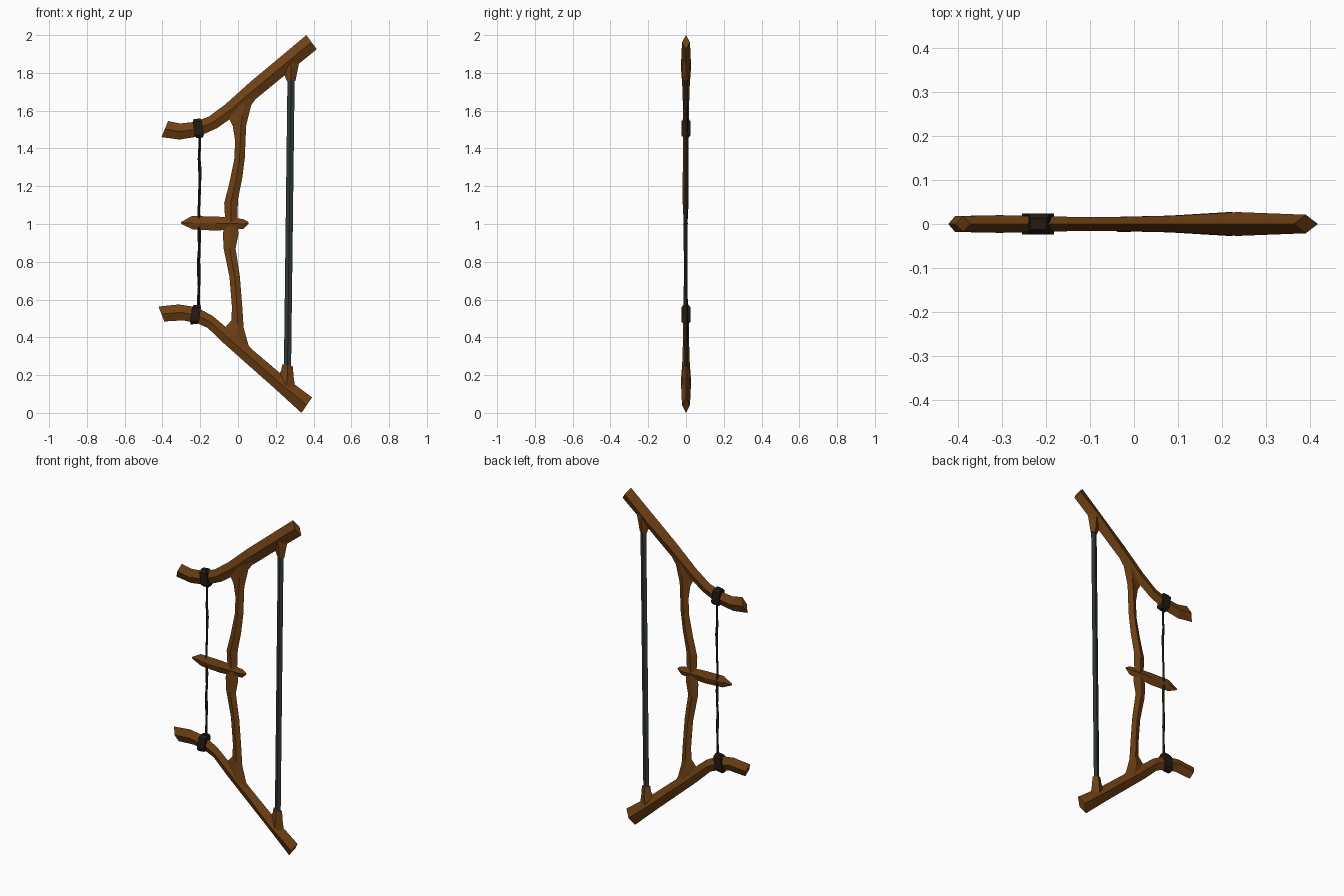
import bpy, bmesh, random
from mathutils import Vector

random.seed(4)


def material(name, rgb):
    m = bpy.data.materials.new(name)
    m.diffuse_color = (*rgb, 1)
    return m


wood = material("wood", (0.16, 0.052, 0.007))
cord = material("cord", (0.018, 0.010, 0.006))
steel = material("steel", (0.028, 0.040, 0.037))


def loft(name, stations, mat, boxy=False, y=0.0):
    """Skin flat-faced sections; station = (edge A x, z, edge B x, z, half thickness).
    Diamond section by default, rectangle if boxy."""
    bm = bmesh.new()
    rings = []
    for ax, az, bx, bz, t in stations:
        mx, mz = (ax + bx) / 2, (az + bz) / 2
        if boxy:
            pts = [(ax, y - t, az), (bx, y - t, bz), (bx, y + t, bz), (ax, y + t, az)]
        else:
            pts = [(ax, y, az), (mx, y - t, mz), (bx, y, bz), (mx, y + t, mz)]
        rings.append([bm.verts.new(p) for p in pts])
    for r, s in zip(rings, rings[1:]):
        for i in range(4):
            j = (i + 1) % 4
            bm.faces.new((r[i], r[j], s[j], s[i]))
    bm.faces.new(rings[0])
    bm.faces.new(rings[-1])
    bmesh.ops.recalc_face_normals(bm, faces=bm.faces)
    me = bpy.data.meshes.new(name)
    bm.to_mesh(me)
    bm.free()
    me.materials.append(mat)
    ob = bpy.data.objects.new(name, me)
    bpy.context.collection.objects.link(ob)
    return ob


# Curved arms at the top and bottom of the frame
loft("upper_arm", [
    (-.370, 1.545, -.405, 1.460, .018), (-.305, 1.532, -.310, 1.447, .020),
    (-.235, 1.540, -.210, 1.463, .018), (-.155, 1.568, -.110, 1.508, .016),
    (-.065, 1.635, -.005, 1.582, .016), (.065, 1.752, .125, 1.687, .019),
    (.210, 1.873, .260, 1.798, .027), (.362, 2.0, .417, 1.925, .021)], wood)
loft("lower_arm", [
    (-.421, .563, -.390, .484, .018), (-.315, .574, -.290, .490, .020),
    (-.220, .560, -.215, .474, .018), (-.135, .514, -.160, .450, .016),
    (-.024, .420, -.075, .368, .016), (.103, .312, .058, .250, .019),
    (.240, .196, .188, .135, .027), (.392, .082, .336, 0.0, .021)], wood)

# Wavy centre post, flared where it meets the arms
loft("centre_post", [
    (-.060, 1.580, .130, 1.710, .012), (-.028, 1.520, .070, 1.630, .013),
    (-.015, 1.440, .043, 1.520, .014), (-.020, 1.340, .036, 1.350, .014),
    (-.045, 1.220, .022, 1.240, .016), (-.073, 1.110, .000, 1.130, .016),
    (-.067, 1.000, -.005, 1.000, .010), (-.080, .950, .003, .950, .010),
    (-.076, .870, -.013, .870, .010), (-.045, .720, .010, .720, .009),
    (-.032, .560, .022, .570, .012), (-.035, .490, .030, .450, .013),
    (-.065, .455, .055, .360, .014), (-.085, .420, .105, .290, .012)],
    wood, y=-.002)

# Tightening toggle across cord and post
loft("toggle", [
    (-.302, 1.010, -.300, 1.000, .003), (-.245, 1.042, -.240, .972, .010),
    (-.120, 1.040, -.120, .965, .012), (-.010, 1.032, -.010, .972, .012),
    (.030, 1.025, .030, .975, .009), (.055, 1.010, .055, 1.000, .003)],
    wood, y=-.002)

# Blade and its two wooden sockets
loft("blade", [(.262, 1.78, .300, 1.78, .007), (.243, .24, .281, .24, .007)], steel)
loft("upper_blade_socket", [
    (.215, 1.845, .335, 1.895, .020), (.240, 1.800, .322, 1.845, .020),
    (.260, 1.755, .304, 1.757, .015)], wood)
loft("lower_blade_socket", [
    (.235, .258, .290, .246, .015), (.228, .222, .295, .185, .020),
    (.205, .190, .308, .105, .020)], wood)

# Twisted tension cord with slight wobble
N = 14
cord_stations = []
for i in range(N + 1):
    f = i / N
    x = -.202 - .008 * f + random.uniform(-.003, .003)
    w = random.uniform(.006, .010)
    z = 1.48 - .95 * f
    cord_stations.append((x - w, z, x + w, z, w * .8))
loft("tension_cord", cord_stations, cord)


# Cord lashings wrapped around both arms
def lashing(name, start, end):
    a, b = Vector(start), Vector(end)
    stations = []
    for f, w, t in ((0, .018, .012), (.15, .024, .024), (.85, .024, .024), (1, .018, .012)):
        p = a.lerp(b, f)
        stations.append((p.x - w, p.y, p.x + w, p.y + .004, t))
    loft(name, stations, cord, boxy=True)


lashing("upper_lashing", (-.217, 1.555), (-.203, 1.455))
lashing("lower_lashing", (-.218, .570), (-.232, .468))
